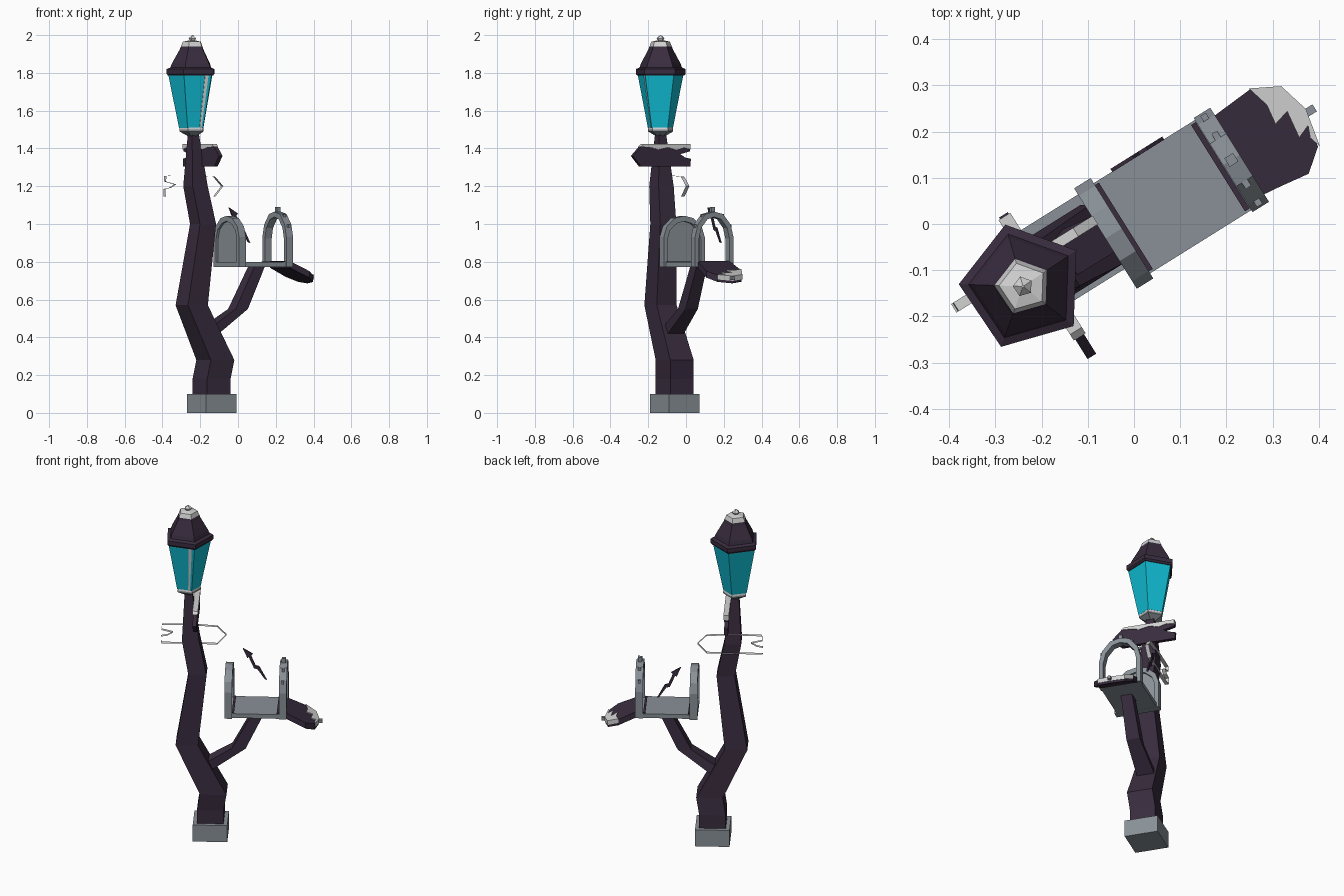
import bpy, bmesh, math
from mathutils import Vector

cube = bpy.data.objects.get("Cube")
if cube:
    bpy.data.objects.remove(cube, do_unlink=True)

TURN = math.radians(32)          # everything is aligned to this heading


def material(name, rgb):
    m = bpy.data.materials.new(name)
    m.use_nodes = True
    m.diffuse_color = (*rgb, 1)
    m.node_tree.nodes["Principled BSDF"].inputs["Base Color"].default_value = (*rgb, 1)
    return m


WOOD = material("dark plum wood", (0.04, 0.025, 0.048))
STONE = material("blue grey metal", (0.25, 0.28, 0.31))
SNOW = material("snow white", (0.65, 0.65, 0.65))
GLASS = material("cyan glass", (0.005, 0.5, 0.65))


def local(x, y):
    """World position to (along, across) in the turned frame."""
    c, s = math.cos(TURN), math.sin(TURN)
    return x * c + y * s, y * c - x * s


def finish(name, bm, mats):
    bmesh.ops.recalc_face_normals(bm, faces=bm.faces)
    me = bpy.data.meshes.new(name)
    bm.to_mesh(me)
    bm.free()
    for m in mats:
        me.materials.append(m)
    ob = bpy.data.objects.new(name, me)
    ob.rotation_euler.z = TURN
    bpy.context.collection.objects.link(ob)
    return ob


def extrude(name, pts, place, lo, hi, mats, caps=True):
    """Extrude a 2D outline; place(a, b, depth) gives the 3D point.
    A second material colours the upward facing rim."""
    bm = bmesh.new()
    rings = [[bm.verts.new(place(a, b, d)) for a, b in pts] for d in (lo, hi)]
    n = len(pts)
    for i in range(n):
        j = (i + 1) % n
        f = bm.faces.new((rings[0][i], rings[0][j], rings[1][j], rings[1][i]))
        f.material_index = len(mats) - 1
    if caps:
        bm.faces.new(rings[0])
        bm.faces.new(rings[1])
    return finish(name, bm, mats)


def along(a, b, d):              # outline is (across, z)
    return (d, a, b)


def across(a, b, d):             # outline is (along, z)
    return (a, d, b)


def loft(name, rings, sides, phase, mats, bands=None):
    """rings: (x, y, z, radius) in world; bands: material index per band."""
    bm = bmesh.new()
    loops = []
    for x, y, z, r in rings:
        cx, cy = local(x, y)
        angles = [math.radians(phase) + math.tau * k / sides for k in range(sides)]
        loops.append([bm.verts.new((cx + r * math.cos(t), cy + r * math.sin(t), z)) for t in angles])
    for b, (lo, hi) in enumerate(zip(loops, loops[1:])):
        for i in range(sides):
            j = (i + 1) % sides
            f = bm.faces.new((lo[i], lo[j], hi[j], hi[i]))
            f.material_index = bands[b] if bands else 0
    bm.faces.new(loops[0])
    top = bm.faces.new(loops[-1])
    top.material_index = bands[-1] if bands else 0
    return finish(name, bm, mats)


def box(name, center, size, mat):
    bm = bmesh.new()
    bmesh.ops.create_cube(bm, size=1)
    for v in bm.verts:
        v.co = Vector(center) + Vector(s * c for s, c in zip(size, v.co))
    return finish(name, bm, [mat])


def square_post(name, rings):
    return loft(name, [(x, y, z, h * math.sqrt(2)) for x, y, z, h in rings], 4, 45, [WOOD])


# Base, crooked post and branch
bx, by = local(-0.14, -0.06)
box("stone_base", (bx, by, 0.05), (0.19, 0.19, 0.1), STONE)
square_post("crooked_post", [
    (-0.14, -0.06, 0.09, 0.073), (-0.14, -0.06, 0.18, 0.073), (-0.12, -0.06, 0.28, 0.073),
    (-0.245, -0.135, 0.57, 0.062), (-0.185, -0.12, 1.0, 0.05),
    (-0.225, -0.13, 1.2, 0.047), (-0.237, -0.135, 1.49, 0.02)])
square_post("side_branch", [
    (-0.17, -0.08, 0.42, 0.05), (0.0, 0.01, 0.55, 0.038), (0.1, 0.068, 0.78, 0.032)])

# Lantern
LX, LY = -0.24, -0.135
loft("lantern_foot", [(LX, LY, z, r) for z, r in
     ((1.465, 0.025), (1.49, 0.07), (1.5, 0.07), (1.51, 0.068))], 5, 2, [STONE, SNOW], [0, 0, 1, 1])
loft("lantern_roof", [(LX, LY, z, r) for z, r in
     ((1.785, 0.13), (1.795, 0.139), (1.82, 0.139), (1.828, 0.118), (1.85, 0.11),
      (1.925, 0.068), (1.94, 0.062), (1.965, 0.052), (1.972, 0.02))],
     5, 2, [WOOD, SNOW], [0, 0, 0, 0, 0, 0, 1, 1, 1])
loft("lantern_finial", [(LX, LY, z, r) for z, r in
     ((1.962, 0.008), (1.983, 0.022), (2.0, 0.003))], 5, 2, [SNOW])

gx, gy = local(LX, LY)


def lantern_corner(k, z, r):
    t = math.radians(2 + 72 * k)
    return Vector((gx + r * math.cos(t), gy + r * math.sin(t), z))


def pane(name, k, start, end, mat):
    bm = bmesh.new()
    quad = []
    for z, r, order in ((1.51, 0.069, (start, end)), (1.786, 0.125, (end, start))):
        a, b = lantern_corner(k, z, r), lantern_corner(k + 1, z, r)
        quad += [bm.verts.new(a.lerp(b, t)) for t in order]
    bm.faces.new(quad)
    ob = finish(name, bm, [mat])
    solid = ob.modifiers.new("thickness", "SOLIDIFY")
    solid.thickness = 0.004


for k in (0, 1, 2, 4):
    pane(f"glass_pane_{k + 1}", k, 0, 1, GLASS)
pane("glass_pane_4", 3, 0, 0.76, GLASS)
pane("pane_strip", 3, 0.76, 0.89, SNOW)
pane("glass_pane_edge", 3, 0.89, 1, GLASS)

# Arrow signs: solid upper board, hollow lower board
sx, sy = local(-0.19, -0.13)
board = [(-0.185, 1.36), (-0.135, 1.41), (0.0, 1.418), (0.17, 1.415), (0.172, 1.385), (0.11, 1.37),
         (0.14, 1.352), (0.176, 1.345), (0.174, 1.305), (-0.135, 1.305)]
extrude("upper_sign", [(sy + a, z) for a, z in board], along, sx - 0.01, sx + 0.012, [WOOD])
snow_edge = [(-0.135, 1.41), (-0.12, 1.423), (0.172, 1.423), (0.172, 1.395), (0.13, 1.405), (0.08, 1.392),
             (0.03, 1.407), (-0.03, 1.395), (-0.08, 1.407)]
extrude("upper_sign_snow", [(sy + a, z) for a, z in snow_edge], along, sx - 0.014, sx + 0.016, [SNOW])
hx, hy = local(-0.24, -0.09)
hollow = [(hx - a, z - 0.16) for a, z in board]
extrude("lower_sign_rim", hollow, across, hy - 0.01, hy + 0.012, [SNOW], caps=False)

# Mailbox floor and its two arched frames
MID = 0.006
FRONT, BACK = -0.048, 0.252
box("mailbox_floor", ((FRONT + BACK) / 2, MID, 0.785), (BACK - FRONT, 0.23, 0.025), STONE)
for i, p in enumerate((FRONT + 0.025, BACK - 0.028)):
    box(f"floor_trim_{i + 1}", (p, MID, 0.79), (0.012, 0.22, 0.024), WOOD)


def arch(half, top, shoulder):
    right = [(half, 0.772), (half, shoulder), (half * 0.85, shoulder + (top - shoulder) * 0.5),
             (half * 0.45, top - 0.012)]
    return [(MID + a, z) for a, z in right + [(0, top)]] + [(MID - a, z) for a, z in reversed(right)]


def frame(name, p, half, top, shoulder):
    outline = arch(half, top, shoulder) + arch(half - 0.025, top - 0.028, shoulder - 0.008)[::-1]
    extrude(name, outline, along, p - 0.021, p + 0.021, [STONE])
    box(name + "_sill", (p, MID, 0.785), (0.042, 2 * half, 0.026), STONE)


frame("front_frame", FRONT, 0.128, 1.043, 0.93)
extrude("front_panel", arch(0.11, 1.02, 0.925), along, FRONT - 0.008, FRONT + 0.008, [STONE])
frame("back_frame", BACK, 0.12, 1.065, 0.93)
box("frame_knob", (BACK, MID, 1.075), (0.022, 0.022, 0.03), STONE)
for i, (w, z) in enumerate(((0.062, 1.045), (-0.062, 1.045), (0.108, 0.99), (-0.108, 0.99))):
    box(f"frame_bolt_{i + 1}", (BACK, MID + w, z), (0.014, 0.016, 0.016), STONE)


# Open door, sloping down, with a snowy tip and a knob
def sloped(a, b, d):
    return (BACK + a, MID + b, 0.81 - 0.47 * a + d)


door = [(0.015, 0.1), (0.116, 0.108), (0.172, 0.075), (0.19, 0.008), (0.174, -0.075),
        (0.126, -0.114), (0.06, -0.105), (0.015, -0.1)]
extrude("open_door", door, sloped, -0.035, 0, [WOOD])
tip = [(0.114, 0.111), (0.176, 0.078), (0.195, 0.008), (0.178, -0.077), (0.17, -0.05), (0.18, -0.025),
       (0.15, -0.037), (0.158, 0.025), (0.122, 0.015), (0.128, 0.06)]
extrude("door_snow", tip, sloped, -0.02, 0.006, [SNOW])
box("door_knob", (BACK + 0.2, MID, 0.712), (0.025, 0.018, 0.018), STONE)

# Bent signal flag beside the mailbox
flag = [(0.02, 1.088), (0.075, 1.055), (0.065, 1.045), (0.09, 0.985), (0.11, 0.98), (0.152, 0.9),
        (0.14, 0.905), (0.102, 0.962), (0.082, 0.968), (0.053, 1.035), (0.045, 1.03)]
extrude("signal_flag", flag, across, 0.12, 0.128, [WOOD])
